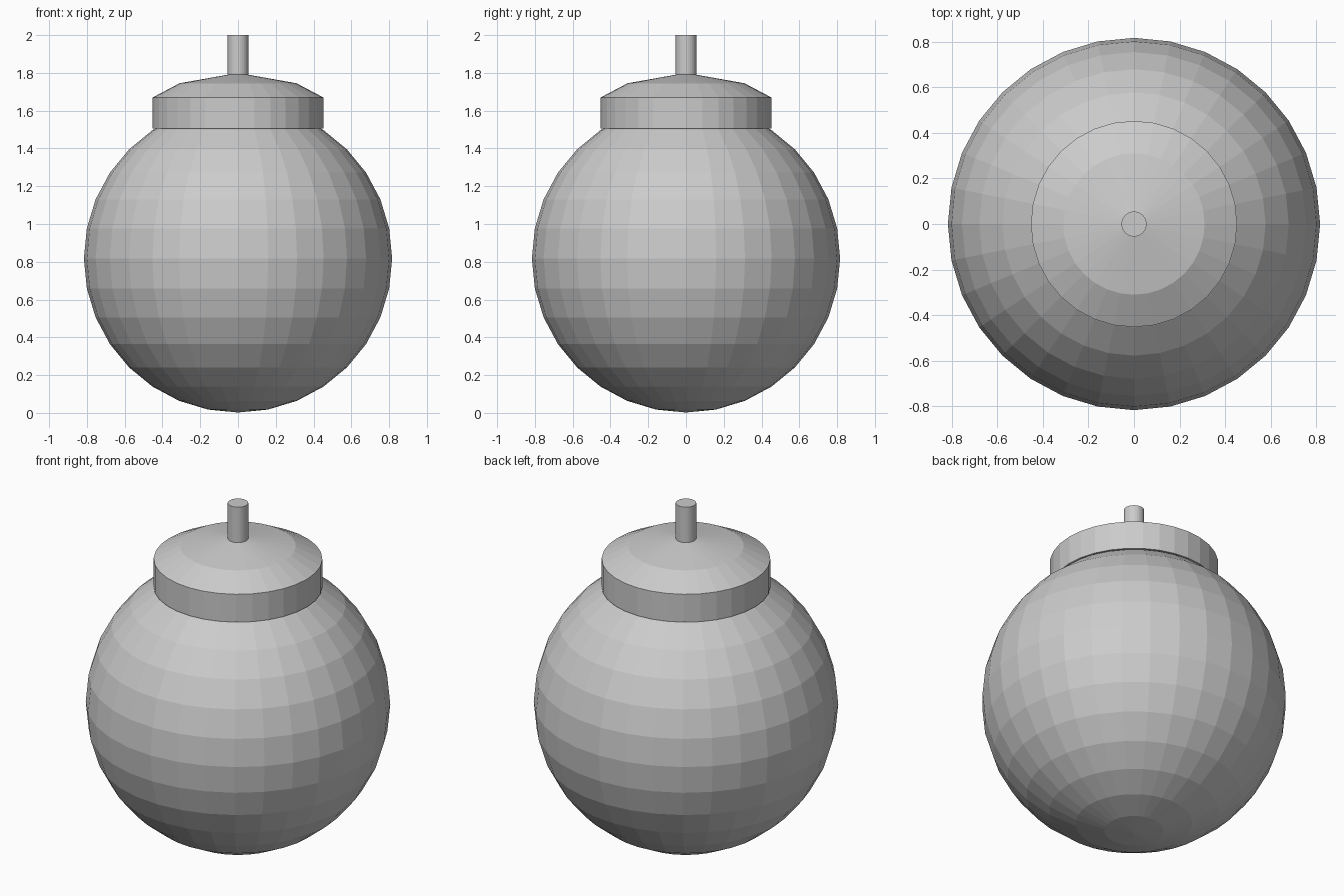
import bpy
from math import cos, sin, pi

if "Cube" in bpy.data.objects:
    bpy.data.objects.remove(bpy.data.objects["Cube"])

SIDES = 32


def lathe(name, profile, sides=SIDES):
    """Spin (radius, z) points around z; a zero radius makes a single pole vertex."""
    verts, faces, rings = [], [], []
    for r, z in profile:
        start = len(verts)
        n = 1 if r == 0 else sides
        verts += [(r * cos(2 * pi * i / sides), r * sin(2 * pi * i / sides), z) for i in range(n)]
        rings.append([start + i % n for i in range(sides)])
    for a, b in zip(rings, rings[1:]):
        for i in range(sides):
            j = (i + 1) % sides
            faces.append(list(dict.fromkeys((a[i], a[j], b[j], b[i]))))
    mesh = bpy.data.meshes.new(name)
    mesh.from_pydata(verts, [], faces)
    obj = bpy.data.objects.new(name, mesh)
    bpy.context.collection.objects.link(obj)
    return obj


# Round body
bpy.ops.mesh.primitive_uv_sphere_add(segments=SIDES, ring_count=16, radius=0.816,
                                     location=(0, 0, 0.82 - 0.004))
body = bpy.context.object
body.name = "round_body"
body.location.z = 0.818

# Collar with shallow domed top
lathe("collar_cap", [(0, 1.505), (0.452, 1.505), (0.452, 1.67), (0.31, 1.745), (0, 1.80)])

# Thin stem
lathe("stem", [(0, 1.72), (0.055, 1.72), (0.055, 2.0), (0, 2.0)])
